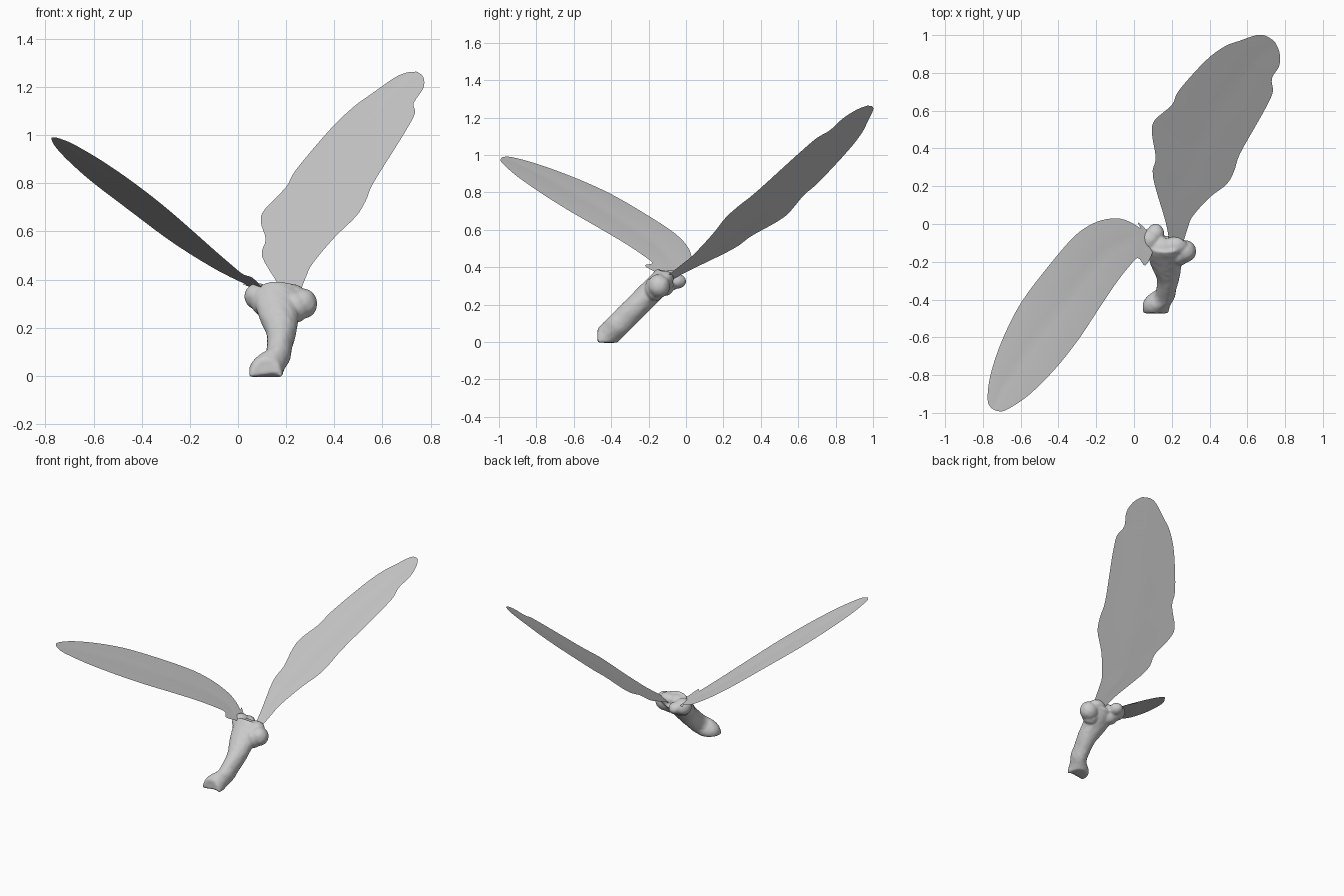
import bpy, bmesh, math, random
from mathutils import Vector

cube = bpy.data.objects.get("Cube")
if cube:
    bpy.data.objects.remove(cube, do_unlink=True)
random.seed(4)


def make_material(name, grey):
    m = bpy.data.materials.new(name)
    m.use_nodes = True
    col = (grey, grey, grey, 1)
    m.diffuse_color = col
    m.node_tree.nodes["Principled BSDF"].inputs["Base Color"].default_value = col
    return m


plain_grey = make_material("plain grey", 0.6)


def finish(bm, name):
    bmesh.ops.recalc_face_normals(bm, faces=bm.faces)
    me = bpy.data.meshes.new(name)
    bm.to_mesh(me)
    bm.free()
    me.materials.append(plain_grey)
    me.polygons.foreach_set("use_smooth", [True] * len(me.polygons))
    ob = bpy.data.objects.new(name, me)
    bpy.context.collection.objects.link(ob)
    return ob


def smooth_rail(points, steps=4):
    """Catmull-Rom curve through the given points."""
    p = [Vector(q) for q in points]
    p = [p[0]] + p + [p[-1]]
    out = []
    for i in range(1, len(p) - 2):
        a, b, c, d = p[i - 1:i + 3]
        for s in range(steps):
            t = s / steps
            out.append(0.5 * (2 * b + (c - a) * t + (2 * a - 5 * b + 4 * c - d) * t * t
                              + (3 * b - a - 3 * c + d) * t ** 3))
    return out + [p[-1]]


def leaf(name, left, right, height, rib=0.004, across=12):
    """Thin blade between two plan outlines, lying on a sloping surface, with a midrib groove."""
    bm = bmesh.new()
    l, r = smooth_rail(left), smooth_rail(right)
    rows = []
    for i in range(len(l)):
        fade = math.sin(math.pi * i / (len(l) - 1))
        row = []
        for j in range(across + 1):
            t = j / across
            p = l[i].lerp(r[i], t)
            groove = fade * rib * (1 - abs(2 * t - 1)) ** 2
            row.append(bm.verts.new((p.x, p.y, height(p.x, p.y) - groove)))
        rows.append(row)
    for a, b in zip(rows, rows[1:]):
        for j in range(across):
            bm.faces.new((a[j], a[j + 1], b[j + 1], b[j]))
    return finish(bm, name)


def back_height(x, y):
    return .29 + .49 * x + .63 * y


def front_height(x, y):
    return .41 - .51 * x - .22 * y - .12 * (x + .35) ** 2


# Wavy leaf rising to the back
leaf("back_leaf",
     [(.185, -.08), (.165, .02), (.10, .25), (.115, .35), (.095, .48), (.11, .55),
      (.20, .63), (.24, .71), (.38, .865), (.48, .94), (.56, .97), (.65, 1.0),
      (.70, .995), (.74, .97)],
     [(.26, -.10), (.285, -.02), (.31, .04), (.40, .14), (.49, .21), (.53, .28),
      (.56, .37), (.65, .53), (.70, .62), (.735, .70), (.73, .77), (.77, .84),
      (.77, .91), (.745, .965)], back_height)

# Smooth oval leaf rising to the front
leaf("front_leaf",
     [(.09, -.06), (.03, -.02), (-.03, .015), (-.10, .03), (-.20, .01), (-.31, -.06),
      (-.45, -.22), (-.60, -.42), (-.70, -.62), (-.76, -.80), (-.775, -.93),
      (-.755, -.975)],
     [(.10, -.15), (.06, -.22), (.02, -.18), (-.03, -.23), (-.10, -.32), (-.20, -.47),
      (-.30, -.62), (-.42, -.77), (-.55, -.90), (-.65, -.97), (-.70, -.992),
      (-.74, -.985)], front_height)

# Small scale at the foot of the front leaf
leaf("leaf_scale", [(.09, -.06), (.05, -.015), (.02, .01)],
     [(.08, -.08), (.045, -.04), (.022, .005)], front_height, 0.002, 4)

# Twig: leaning tube given as (height, centre x, half width), with a short toe at the foot
sections = [(-.02, .115, .066), (.025, .118, .072), (.05, .132, .070), (.08, .163, .055),
            (.12, .172, .053), (.18, .180, .062), (.23, .172, .078), (.28, .168, .092),
            (.32, .165, .098), (.35, .165, .092)]
bm = bmesh.new()
sides, half = 32, 0.064
rings = []
for z, x, rx in smooth_rail(sections):
    ring = []
    for k in range(sides):
        a = 2 * math.pi * k / sides
        off = half * math.sin(a) * math.sqrt(0.5)
        ring.append(bm.verts.new((x + rx * math.cos(a),
                                  max(z - .455 - off, -.473), max(z + off, -.004))))
    rings.append(ring)
for a, b in zip(rings, rings[1:]):
    for k in range(sides):
        bm.faces.new((a[k], a[(k + 1) % sides], b[(k + 1) % sides], b[k]))
bm.faces.new(rings[0][::-1])
bm.faces.new(rings[-1])

# Knobs and shoulders where the leaves join: centre and radii
knobs = [((.268, -.145, .300), (.062, .060, .064)),
         ((.235, -.165, .285), (.062, .056, .066)),
         ((.083, -.085, .330), (.057, .062, .056)),
         ((.115, -.120, .310), (.062, .062, .066)),
         ((.115, -.050, .325), (.045, .052, .040)),
         ((.220, -.115, .340), (.062, .050, .042)),
         ((.150, -.130, .340), (.075, .060, .044))]
for centre, radii in knobs:
    made = bmesh.ops.create_icosphere(bm, subdivisions=3, radius=1)["verts"]
    for v in made:
        v.co = Vector([c + r * u for c, r, u in zip(centre, radii, v.co)])

# Slight bark roughness
for v in bm.verts:
    if v.co.z > 0.01:
        v.co += Vector([random.uniform(-.0015, .0015) for _ in range(3)])
twig = finish(bm, "twig")
mod = twig.modifiers.new("merge", "REMESH")
mod.mode = "VOXEL"
mod.voxel_size = 0.006
mod.use_smooth_shade = True
mod = twig.modifiers.new("soften", "SMOOTH")
mod.factor = 0.5
mod.iterations = 10
